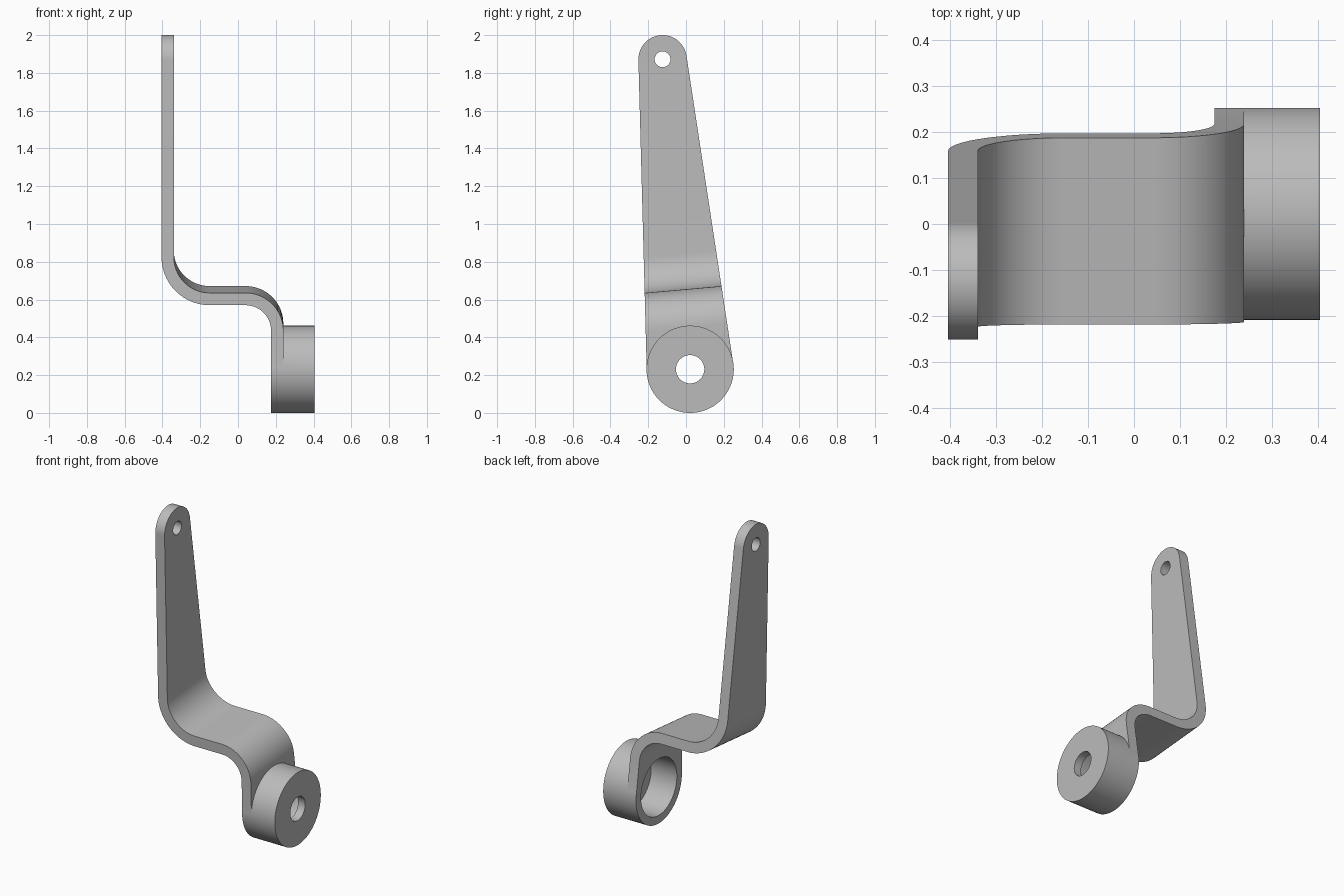
import bpy, bmesh
from math import sin, cos, pi, asin, atan2, hypot, radians

cube = bpy.data.objects.get("Cube")
if cube:
    bpy.data.objects.remove(cube, do_unlink=True)

steel = bpy.data.materials.new("grey_steel")
steel.use_nodes = True
GREY = (0.5, 0.5, 0.5, 1)
steel.diffuse_color = GREY
steel.node_tree.nodes["Principled BSDF"].inputs["Base Color"].default_value = GREY

# Main dimensions, in a frame whose z runs from the boss to the pin eye
BOSS_Y, BOSS_Z, BOSS_R = 0.022, 0.231, 0.231
EYE_Y, EYE_Z, EYE_R = -0.124, 1.872, 0.128
LENGTH = hypot(EYE_Y - BOSS_Y, EYE_Z - BOSS_Z)
LEAN = atan2(BOSS_Y - EYE_Y, EYE_Z - BOSS_Z)
LEFT, RIGHT, THICK = -0.405, 0.24, 0.065
SHELF = 0.424                       # top of the level step


def arc(cx, cy, r, a0, a1, n):
    return [(cx + r * cos(a0 + (a1 - a0) * i / n),
             cy + r * sin(a0 + (a1 - a0) * i / n)) for i in range(n + 1)]


def prism(name, points, start, end):
    """Closed prism from a list of 3D points, stretched from start to end."""
    bm = bmesh.new()
    face = bm.faces.new([bm.verts.new(start(p)) for p in points])
    grown = bmesh.ops.extrude_face_region(bm, geom=[face])["geom"]
    verts = [v for v in grown if isinstance(v, bmesh.types.BMVert)]
    offset = [b - a for a, b in zip(start(points[0]), end(points[0]))]
    bmesh.ops.translate(bm, verts=verts, vec=offset)
    bmesh.ops.recalc_face_normals(bm, faces=bm.faces)
    mesh = bpy.data.meshes.new(name)
    bm.to_mesh(mesh)
    bm.free()
    mesh.materials.append(steel)
    obj = bpy.data.objects.new(name, mesh)
    bpy.context.collection.objects.link(obj)
    return obj


def along_x(name, points, x0, x1):
    return prism(name, points, lambda p: (x0, *p), lambda p: (x1, *p))


def disc(name, z, r, x0, x1, n=96):
    return along_x(name, arc(0, z, r, 0, 2 * pi, n)[:-1], x0, x1)


def combine(obj, tool, operation):
    mod = obj.modifiers.new(operation.lower(), 'BOOLEAN')
    mod.operation, mod.solver, mod.object = operation, 'EXACT', tool
    bpy.context.view_layer.objects.active = obj
    bpy.ops.object.modifier_apply(modifier=mod.name)
    bpy.data.objects.remove(tool, do_unlink=True)


# Bent strap: S-shaped section pulled across the width
low_in, up_in = 0.135, 0.19
low_c = (RIGHT - THICK - low_in, SHELF - THICK - low_in)
up_c = (LEFT + THICK + up_in, SHELF + up_in)
top, bottom = LENGTH + 0.3, -0.4
upper_side = ([(LEFT + THICK, top)] + arc(*up_c, up_in, pi, 1.5 * pi, 20)
              + arc(*low_c, low_in + THICK, pi / 2, 0, 20) + [(RIGHT, bottom)])
under_side = ([(RIGHT - THICK, bottom)] + arc(*low_c, low_in, 0, pi / 2, 20)
              + arc(*up_c, up_in + THICK, 1.5 * pi, pi, 20) + [(LEFT, top)])
arm = prism("bracket_arm", upper_side + under_side,
            lambda p: (p[0], -0.5, p[1]), lambda p: (p[0], 0.5, p[1]))

# Trim to a tapered outline with round ends
r_low = BOSS_R - 0.001
a = asin((r_low - EYE_R) / LENGTH)
outline = (arc(0, LENGTH, EYE_R, a, pi - a, 40)
           + arc(0, 0, r_low, pi - a, 2 * pi + a, 60))
combine(arm, along_x("outline_trim", outline, -0.6, 0.6), 'INTERSECT')

# Cup-shaped boss, its bore and holes
combine(arm, disc("boss", 0, BOSS_R, RIGHT - THICK, 0.405), 'UNION')
combine(arm, disc("bore", 0, 0.18, 0, 0.355), 'DIFFERENCE')
combine(arm, disc("boss_hole", 0, 0.075, 0.3, 0.6, 48), 'DIFFERENCE')
combine(arm, disc("eye_hole", LENGTH, 0.042, -0.6, -0.2, 40), 'DIFFERENCE')

# Lean the arm into place
arm.location = (0, BOSS_Y, BOSS_Z)
arm.rotation_euler.x = LEAN
bpy.ops.object.select_all(action='DESELECT')
arm.select_set(True)
bpy.context.view_layer.objects.active = arm
bpy.ops.object.shade_smooth_by_angle(angle=radians(30))
